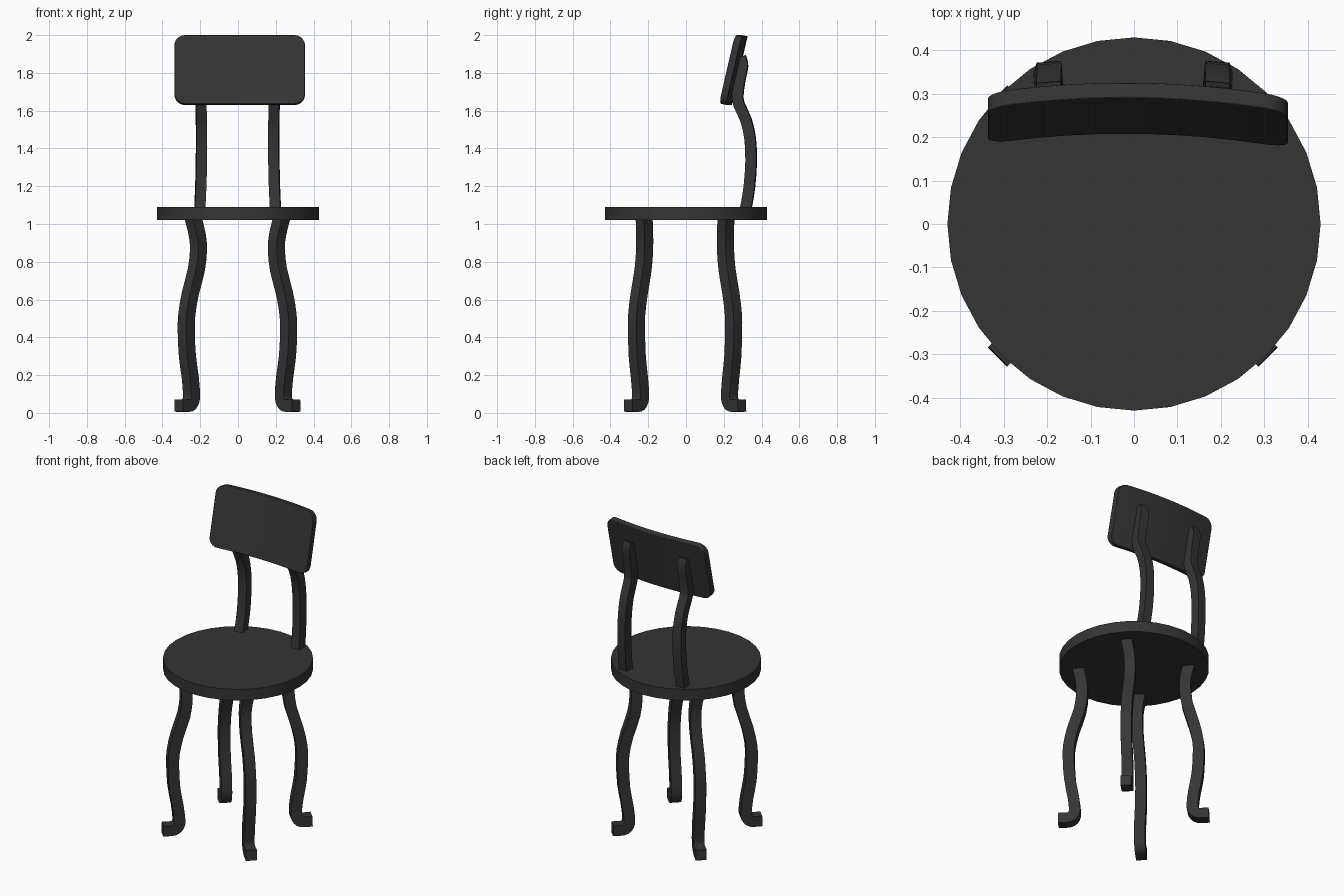
import bpy, bmesh, math
from mathutils import Vector

if "Cube" in bpy.data.objects:
    bpy.data.objects.remove(bpy.data.objects["Cube"])

dark = bpy.data.materials.new("dark_grey")
dark.diffuse_color = (0.035, 0.035, 0.035, 1)
dark.use_nodes = True
dark.node_tree.nodes["Principled BSDF"].inputs["Base Color"].default_value = dark.diffuse_color


def finish(obj):
    obj.data.materials.append(dark)
    bpy.ops.object.select_all(action='DESELECT')
    obj.select_set(True)
    bpy.context.view_layer.objects.active = obj
    bpy.ops.object.shade_smooth_by_angle(angle=math.radians(35))


def loft(name, rings):
    """Skin a list of four-point rings and cap both ends."""
    bm = bmesh.new()
    rows = [[bm.verts.new(p) for p in ring] for ring in rings]
    for a, b in zip(rows, rows[1:]):
        for i in range(4):
            j = (i + 1) % 4
            bm.faces.new((a[i], a[j], b[j], b[i]))
    bm.faces.new(rows[0])
    bm.faces.new(rows[-1])
    bmesh.ops.recalc_face_normals(bm, faces=bm.faces)
    mesh = bpy.data.meshes.new(name)
    bm.to_mesh(mesh)
    bm.free()
    obj = bpy.data.objects.new(name, mesh)
    bpy.context.collection.objects.link(obj)
    return obj


def smooth_path(points, steps=2):
    """Catmull-Rom curve through the points."""
    p = [Vector(q) for q in points]
    p = [2 * p[0] - p[1]] + p + [2 * p[-1] - p[-2]]
    out = []
    for a, b, c, d in zip(p, p[1:], p[2:], p[3:]):
        for k in range(steps):
            t = k / steps
            out.append(0.5 * (2 * b + (c - a) * t + (2 * a - 5 * b + 4 * c - d) * t * t
                              + (3 * b - a - 3 * c + d) * t ** 3))
    return out + [p[-2]]


def bar_rings(path, side, width, thick):
    """Rectangular sections along a path; side is the fixed width direction."""
    side = Vector(side).normalized()
    rings = []
    for i, c in enumerate(path):
        tangent = path[min(i + 1, len(path) - 1)] - path[max(i - 1, 0)]
        n = side.cross(tangent).normalized() * thick / 2
        s = side * width / 2
        rings.append([c + s + n, c - s + n, c - s - n, c + s - n])
    return rings


# Seat: 32-sided disc
bpy.ops.mesh.primitive_cylinder_add(vertices=32, radius=0.43, depth=0.07, location=(0, 0, 1.055))
seat = bpy.context.object
seat.name = "seat"
finish(seat)

# Legs: S-curved square bars turned 45 degrees, ending in outward feet
LEG = [(0.237, 0.217, 1.04), (0.214, 0.214, 0.95), (0.206, 0.214, 0.87),
       (0.217, 0.222, 0.76), (0.250, 0.243, 0.63), (0.268, 0.256, 0.52),
       (0.271, 0.257, 0.43), (0.265, 0.253, 0.30), (0.250, 0.242, 0.19),
       (0.243, 0.235, 0.10), (0.246, 0.238, 0.066), (0.259, 0.250, 0.044),
       (0.278, 0.268, 0.038), (0.311, 0.301, 0.039)]
for y_name, sy in (("front", -1), ("back", 1)):
    for x_name, sx in (("left", -1), ("right", 1)):
        path = smooth_path([(sx * x - 0.003, sy * y - 0.005, z) for x, y, z in LEG])
        finish(loft(f"{y_name}_{x_name}_leg", bar_rings(path, (sx, -sy, 0), 0.063, 0.065)))

# Back posts: curved bars rising from the seat behind the backrest
POST = [(0.200, 0.308, 1.05), (0.199, 0.322, 1.11), (0.195, 0.336, 1.20),
        (0.192, 0.345, 1.33), (0.191, 0.340, 1.45), (0.192, 0.318, 1.55),
        (0.194, 0.282, 1.63), (0.194, 0.274, 1.68), (0.193, 0.284, 1.76),
        (0.192, 0.297, 1.82), (0.192, 0.298, 1.85), (0.192, 0.288, 1.885)]
for x_name, sx in (("left", -1), ("right", 1)):
    path = smooth_path([(sx * x - 0.002, y, z) for x, y, z in POST])
    finish(loft(f"back_{x_name}_post", bar_rings(path, (1, -0.08 * sx, 0), 0.056, 0.058)))

# Backrest: rounded rectangle, leaning back, curved around the sitter
HALF_W, HALF_H, RAD, MID_Z = 0.346, 0.182, 0.055, 1.815


def back_point(x, dz, depth):
    y = 0.249 + 0.23 * dz - 0.028 * (x / HALF_W) ** 2 - 0.014 * x
    return Vector((x + 0.009, y + depth, MID_Z + dz - 0.2 * (depth - 0.017)))


corner = [math.radians(a) for a in (0, 18, 36, 54, 72, 90)]
columns = [(-HALF_W + RAD - RAD * math.cos(a), HALF_H - RAD + RAD * math.sin(a)) for a in corner]
inner = HALF_W - RAD
columns += [(-inner + 2 * inner * k / 12, HALF_H) for k in range(1, 12)]
columns += [(-x, h) for x, h in reversed(columns[:6])]
rest = loft("backrest", [[back_point(x, -h, 0), back_point(x, h, 0),
                          back_point(x, h, 0.035), back_point(x, -h, 0.035)] for x, h in columns])
finish(rest)
bevel = rest.modifiers.new("soft_edge", 'BEVEL')
bevel.width = 0.005
bevel.segments = 2
bevel.limit_method = 'ANGLE'
bevel.angle_limit = math.radians(50)
